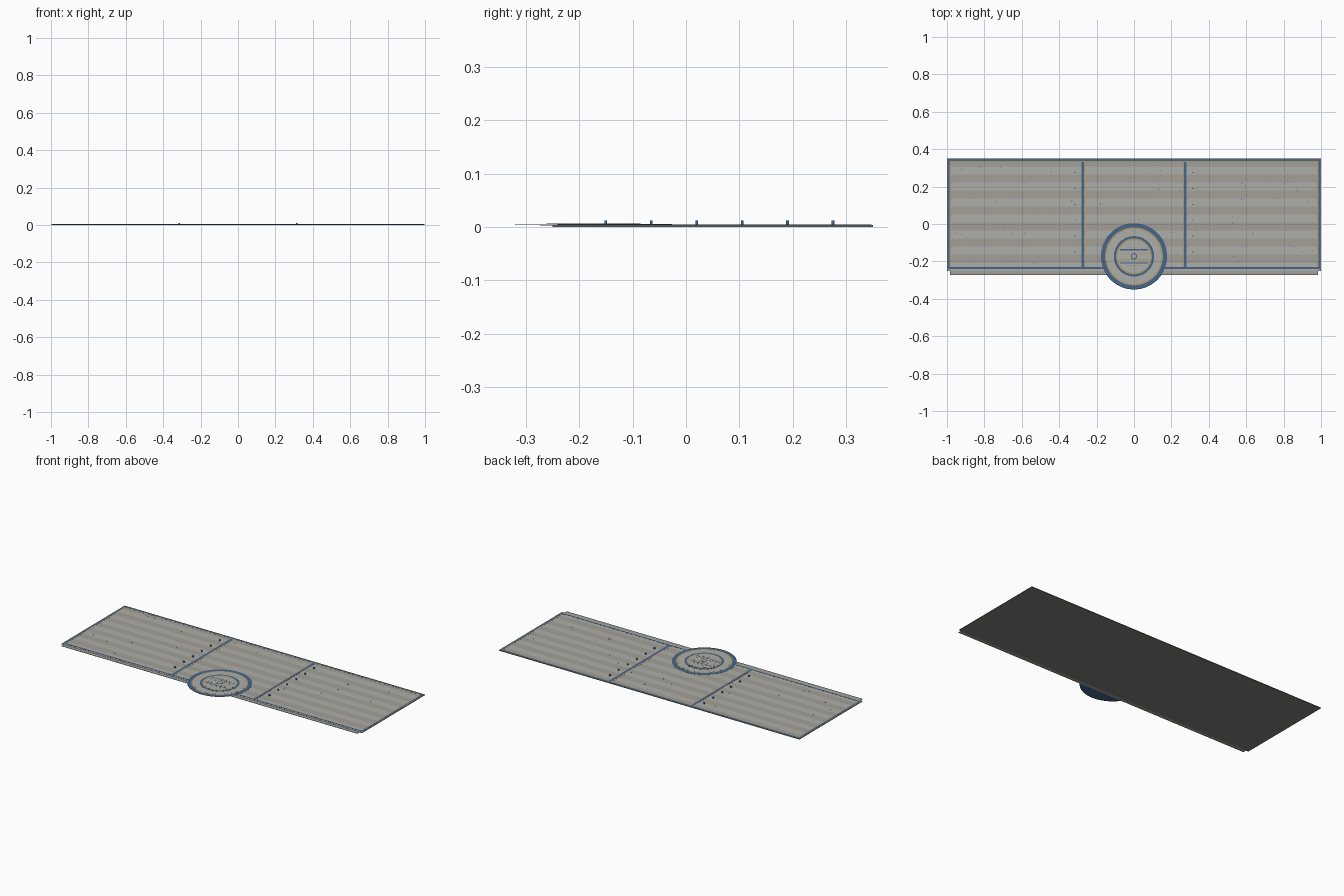
import bpy, bmesh, random
from mathutils import Matrix, Vector

if "Cube" in bpy.data.objects:
    bpy.data.objects.remove(bpy.data.objects["Cube"])

random.seed(4)


def mat(name, rgb):
    m = bpy.data.materials.new(name)
    m.diffuse_color = (*rgb, 1)
    m.use_nodes = True
    m.node_tree.nodes["Principled BSDF"].inputs["Base Color"].default_value = m.diffuse_color
    return m


DARK = mat("dark_stone", (0.22, 0.22, 0.21))
STONE = mat("pale_stone", (0.42, 0.42, 0.40))
WARM = mat("warm_stone", (0.37, 0.35, 0.31))
BLUE = mat("blue_trim", (0.06, 0.13, 0.25))
GOLD = mat("gold_trim", (0.42, 0.33, 0.16))


def finish(name, bm, m):
    me = bpy.data.meshes.new(name)
    bm.to_mesh(me)
    bm.free()
    me.materials.append(m)
    ob = bpy.data.objects.new(name, me)
    bpy.context.collection.objects.link(ob)
    return ob


def boxes(name, m, items):
    """Each item is x0, x1, y0, y1, z0, z1."""
    bm = bmesh.new()
    for x0, x1, y0, y1, z0, z1 in items:
        c = Vector((x0 + x1, y0 + y1, z0 + z1)) / 2
        s = Matrix.Diagonal((x1 - x0, y1 - y0, z1 - z0, 1))
        bmesh.ops.create_cube(bm, size=1, matrix=Matrix.Translation(c) @ s)
    return finish(name, bm, m)


def discs(name, m, items, sides=64):
    """Each item is x, y, radius, z0, z1."""
    bm = bmesh.new()
    for x, y, r, z0, z1 in items:
        bmesh.ops.create_cone(bm, cap_ends=True, segments=sides, radius1=r, radius2=r, depth=z1 - z0,
                              matrix=Matrix.Translation((x, y, (z0 + z1) / 2)))
    return finish(name, bm, m)


Y0, Y1 = -0.25, 0.35
TOP = 0.004

# Base slab and thin front step
boxes("floor_slab", DARK, [(-1, 1, Y0, Y1, 0, 0.0034)])
boxes("front_step", WARM, [(-0.985, 0.985, -0.273, Y0 + 0.01, 0.0015, 0.003)])

# Alternating floor planks
n = 14
w = (Y1 - Y0) / n
for k, (name, m) in enumerate((("pale_planks", STONE), ("warm_planks", WARM))):
    boxes(name, m, [(-1, 1, Y0 + i * w, Y0 + (i + 1) * w, 0.0032, TOP) for i in range(k, n, 2)])

# Blue border with gold inner line
z = TOP + 0.0004
boxes("border_trim", BLUE, [
    (-0.995, 0.995, 0.336, 0.347, 0.0036, z), (-0.995, 0.995, -0.24, -0.23, 0.0036, z),
    (-0.995, -0.986, -0.23, 0.336, 0.0036, z), (0.986, 0.995, -0.23, 0.336, 0.0036, z)])
boxes("border_line", GOLD, [
    (-0.986, 0.986, 0.332, 0.336, 0.0036, z),
    (-0.986, -0.982, -0.23, 0.332, 0.0036, z), (0.982, 0.986, -0.23, 0.332, 0.0036, z)])

# Two dividers across the floor
boxes("divider_trim", BLUE, [(s * 0.274 - 0.007, s * 0.274 + 0.007, -0.23, 0.332, 0.0036, z) for s in (-1, 1)])
boxes("divider_line", GOLD, [(s * 0.264 - 0.003, s * 0.264 + 0.003, -0.23, 0.332, 0.0036, z) for s in (-1, 1)])

# Pegs beside the dividers
boxes("pegs", BLUE, [(s * 0.314 - 0.004, s * 0.314 + 0.004, y - 0.0025, y + 0.0025, 0.0036, 0.012)
                     for s in (-1, 1) for y in [-0.15 + 0.085 * i for i in range(6)]])

# Round medallion as a stack of thin discs
CY = -0.173
layers = [("medallion_rim", BLUE, 0.177), ("medallion_rim_line", GOLD, 0.155), ("medallion_field", STONE, 0.147),
          ("inner_ring", BLUE, 0.108), ("inner_ring_line", GOLD, 0.096), ("inner_field", STONE, 0.088)]
z = TOP + 0.0003
for name, m, r in layers:
    discs(name, m, [(0, CY, r, z, z + 0.0003)])
    z += 0.0003
lines = [("blue_bars", BLUE, 0.035, 0.075, 0.003), ("gold_bars", GOLD, 0.017, 0.075, 0.002),
         ("outer_bars", WARM, 0.049, 0.04, 0.0015)]
for name, m, dy, hx, hw in lines:
    boxes(name, m, [(-hx, hx, CY + s * dy - hw, CY + s * dy + hw, z - 0.0001, z + 0.0003) for s in (-1, 1)])
discs("hub_rim", BLUE, [(0, CY, 0.017, z, z + 0.0004)], 32)
discs("hub", STONE, [(0, CY, 0.012, z, z + 0.0007)], 32)

# Scattered wear specks
specks = []
while len(specks) < 110:
    x, y = random.uniform(-0.96, 0.96), random.uniform(-0.21, 0.32)
    if abs(abs(x) - 0.27) > 0.02 and x * x + (y - CY) ** 2 > 0.19 ** 2:
        specks.append((x, y, random.uniform(0.0015, 0.004), 0.0038, TOP + 0.0002))
discs("wear_specks", DARK, specks, 6)
